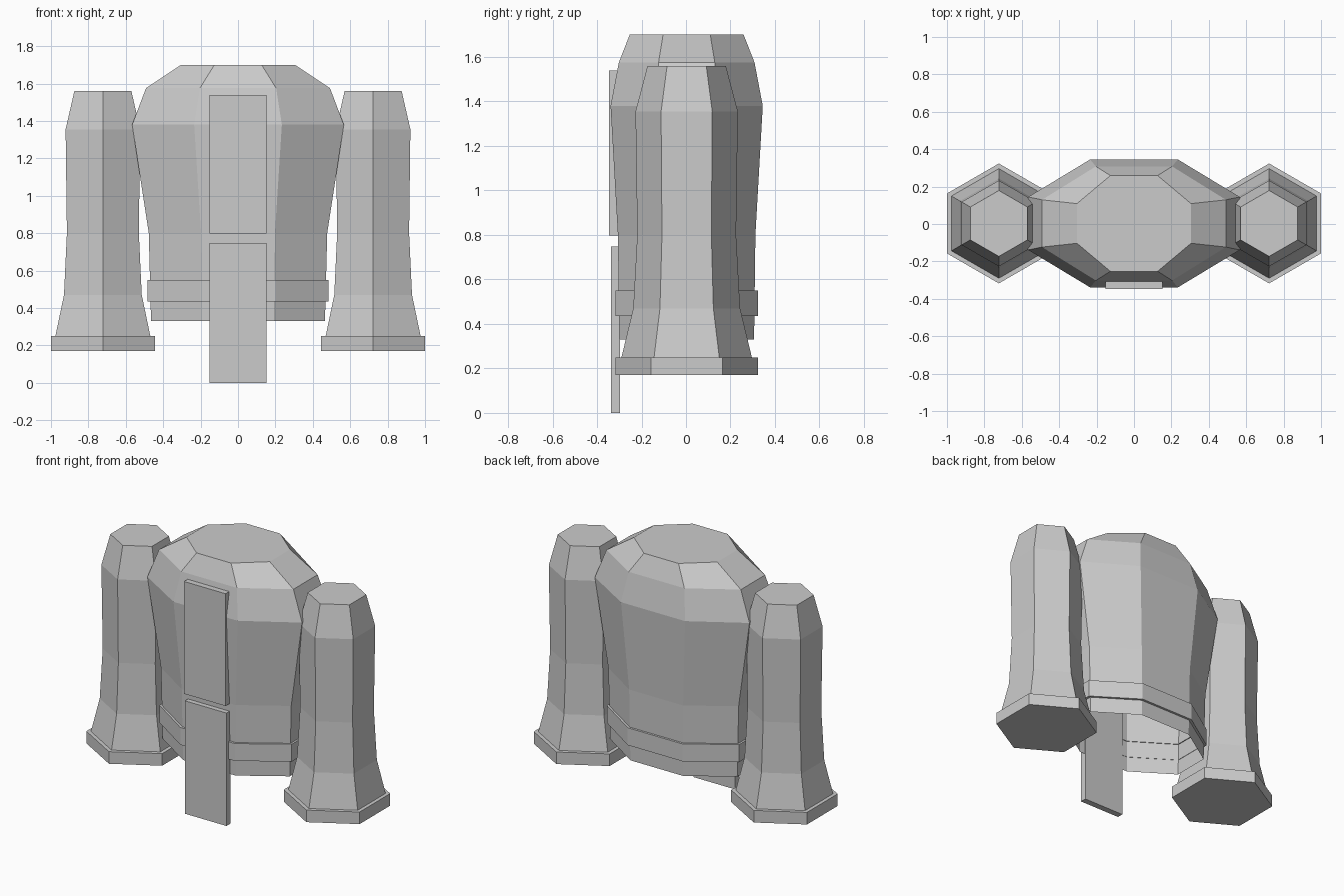
import bpy, bmesh, math

if "Cube" in bpy.data.objects:
    bpy.data.objects.remove(bpy.data.objects["Cube"])

grey = bpy.data.materials.new("light grey")
grey.diffuse_color = (0.6, 0.6, 0.6, 1)
grey.use_nodes = True
grey.node_tree.nodes["Principled BSDF"].inputs["Base Color"].default_value = grey.diffuse_color
CY = 0.003  # small depth offset that centres body plus front plates


def finish(name, bm):
    mesh = bpy.data.meshes.new(name)
    bm.to_mesh(mesh)
    bm.free()
    mesh.materials.append(grey)
    obj = bpy.data.objects.new(name, mesh)
    bpy.context.collection.objects.link(obj)
    return obj


def loft(name, sides, rings, cx=0.0, cap_bottom=True, cap_top=True):
    """Stack of polygon rings given as (z, x radius, y radius), bottom to top."""
    bm = bmesh.new()
    loops = []
    for z, rx, ry in rings:
        loop = []
        for k in range(sides):
            a = 2 * math.pi * (k + 0.5) / sides
            loop.append(bm.verts.new((cx + rx * math.cos(a), CY + ry * math.sin(a), z)))
        loops.append(loop)
    for low, high in zip(loops, loops[1:]):
        for k in range(sides):
            n = (k + 1) % sides
            bm.faces.new((low[k], low[n], high[n], high[k]))
    if cap_bottom:
        bm.faces.new(loops[0][::-1])
    if cap_top:
        bm.faces.new(loops[-1])
    return finish(name, bm)


def plate(name, x, y0, y1, z0, z1):
    bm = bmesh.new()
    bmesh.ops.create_cube(bm, size=1)
    for v in bm.verts:
        v.co = (v.co.x * 2 * x, (y0 + y1) / 2 + v.co.y * (y1 - y0),
                (z0 + z1) / 2 + v.co.z * (z1 - z0))
    return finish(name, bm)


# Torso: stretched octagon, open at the hem (sizes are half widths)
oct_r = 1 / math.cos(math.pi / 8)


def octo(rings):
    return [(z, x * oct_r, y * oct_r) for z, x, y in rings]


loft("torso", 8, octo([(0.33, 0.465, 0.303), (0.80, 0.477, 0.309), (1.38, 0.566, 0.342),
                       (1.575, 0.492, 0.305), (1.70, 0.305, 0.256)]), cap_bottom=False)

# Belt: band around the waist, hollow inside
loft("belt", 8, octo([(0.435, 0.465, 0.302), (0.435, 0.484, 0.320),
                      (0.55, 0.484, 0.320), (0.55, 0.465, 0.302)]),
     cap_bottom=False, cap_top=False)

# Sleeves and cuffs: regular hexagons
for side, s in (("left", -1), ("right", 1)):
    loft(side + "_sleeve", 6, [(z, r, r) for z, r in
         ((0.25, 0.293), (0.47, 0.240), (0.80, 0.222), (1.355, 0.230), (1.56, 0.176))],
         cx=s * 0.7225)
    loft(side + "_cuff", 6, [(0.17, 0.3204, 0.3204), (0.25, 0.3204, 0.3204)], cx=s * 0.7225)

# Front plates: upper chest panel and lower hanging sash
plate("chest_panel", 0.152, -0.347, -0.305, 0.797, 1.54)
plate("hanging_sash", 0.152, -0.338, -0.296, 0.0, 0.747)
